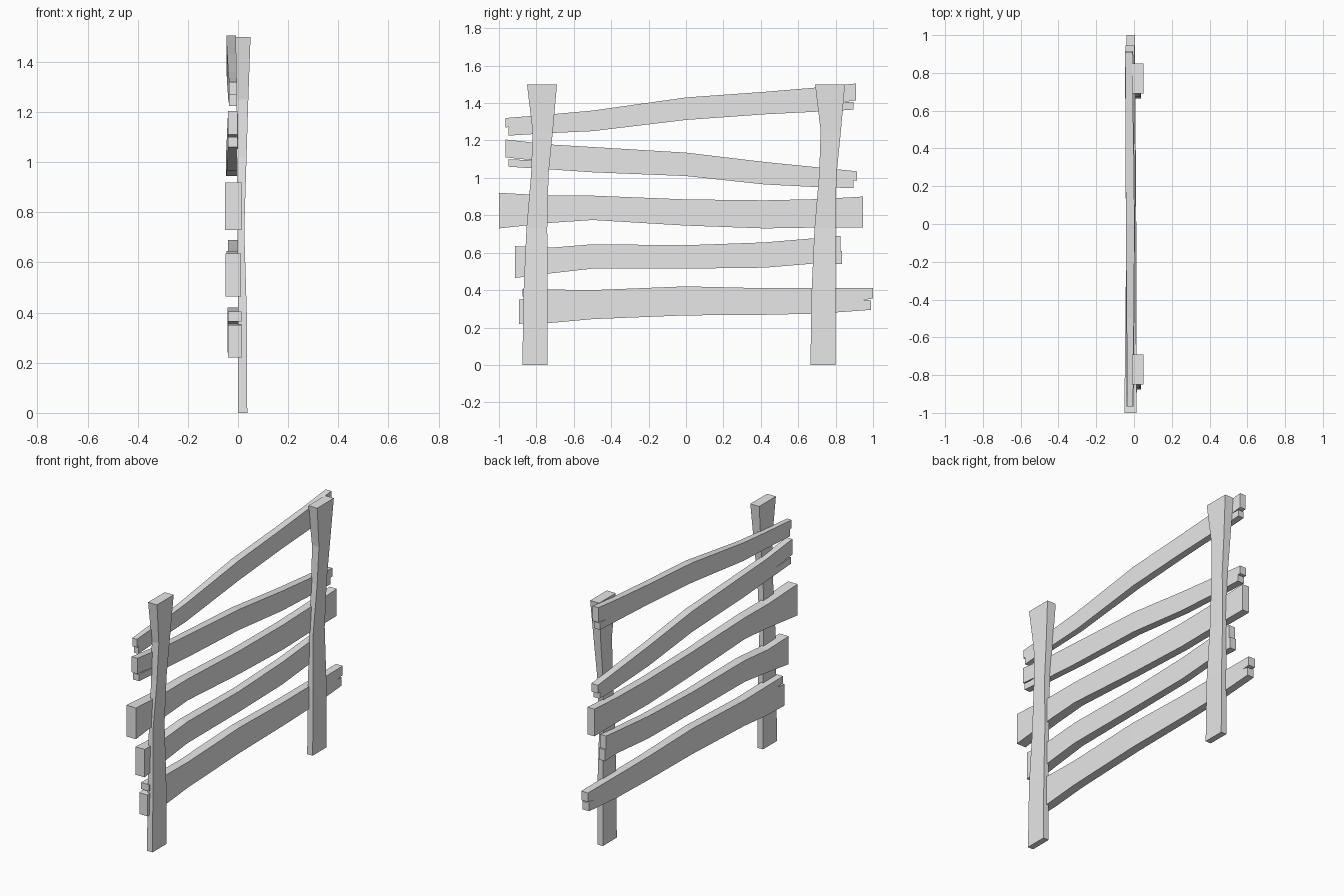
import bpy
import bmesh

cube = bpy.data.objects.get("Cube")
if cube:
    bpy.data.objects.remove(cube, do_unlink=True)

grey = bpy.data.materials.new("pale grey wood")
grey.use_nodes = True
color = (0.8, 0.8, 0.8, 1.0)
grey.diffuse_color = color
grey.node_tree.nodes["Principled BSDF"].inputs["Base Color"].default_value = color


def lerp(a, b, t):
    return a + (b - a) * t


def loft(bm, rings):
    """Join a row of four-cornered rings into a closed bar."""
    rows = [[bm.verts.new(p) for p in ring] for ring in rings]
    for a, b in zip(rows, rows[1:]):
        for i in range(4):
            j = (i + 1) % 4
            bm.faces.new((a[i], a[j], b[j], b[i]))
    bm.faces.new(rows[0][::-1])
    bm.faces.new(rows[-1])


def finish(bm, name):
    bmesh.ops.recalc_face_normals(bm, faces=bm.faces[:])
    mesh = bpy.data.meshes.new(name)
    bm.to_mesh(mesh)
    bm.free()
    mesh.materials.append(grey)
    obj = bpy.data.objects.new(name, mesh)
    bpy.context.collection.objects.link(obj)
    return obj


# Posts: height, near edge, far edge, back and front of each section
POST = [
    (0.0, -0.875, -0.74, 0.0, 0.037),
    (0.4, -0.868, -0.74, 0.0, 0.035),
    (0.73, -0.853, -0.742, -0.003, 0.025),
    (1.02, -0.828, -0.735, -0.005, 0.034),
    (1.25, -0.82, -0.712, -0.006, 0.041),
    (1.5, -0.85, -0.69, -0.01, 0.05),
]


def post(name, shift):
    bm = bmesh.new()
    loft(bm, [[(x0, y0 + shift, z), (x1, y0 + shift, z),
               (x1, y1 + shift, z), (x0, y1 + shift, z)]
              for z, y0, y1, x0, x1 in POST])
    finish(bm, name)


post("right_post", 0)
post("left_post", 1.54)

# Rails: all share the same bend positions along their length
BENDS = (-0.72, -0.5, 0, 0.42, 0.72)


def rail(name, heights, near, far, depths):
    """near and far hold a split root, then the tips as (y, bottom, top)."""
    bm = bmesh.new()

    def ring(y, low, high):
        # depth runs from the near end over the middle to the far end
        a, b = (depths[0], depths[1]) if y < 0 else (depths[2], depths[1])
        t = 1 - min(abs(y), 1)
        x0, x1 = lerp(a[0], b[0], t), lerp(a[1], b[1], t)
        return [(x0, y, low), (x1, y, low), (x1, y, high), (x0, y, high)]

    body = [(y, *h) for y, h in zip(BENDS, heights)]
    for (root, *tips), last, at_start in ((near, body[0], True), (far, body[-1], False)):
        if len(tips) == 1:
            end = tips[0]
        else:
            # split end: two prongs growing from a shared root section
            lower, upper = tips
            t = (root - last[0]) / (upper[0] - last[0])
            low, high = lerp(last[1], lower[1], t), lerp(last[2], upper[2], t)
            gap = (lower[2] + upper[1]) / 2
            share = (gap - lower[1]) / (upper[2] - lower[1])
            middle = lerp(low, high, share)
            end = (root, low, high)
            loft(bm, [ring(root, low, middle), ring(*lower)])
            loft(bm, [ring(root, middle, high), ring(*upper)])
        body = [end] + body if at_start else body + [end]
    loft(bm, [ring(*s) for s in body])
    finish(bm, name)


rail("top_rail",
     [(1.24, 1.34), (1.25, 1.36), (1.31, 1.43), (1.34, 1.46), (1.355, 1.485)],
     (-0.94, (-0.95, 1.225, 1.27), (-0.965, 1.27, 1.32)),
     (0.83, (0.895, 1.365, 1.405), (0.91, 1.415, 1.505)),
     [(-0.035, -0.005), (-0.043, 0.003), (-0.047, -0.01)])

rail("upper_rail",
     [(1.045, 1.178), (1.03, 1.165), (1.01, 1.135), (0.965, 1.085), (0.95, 1.055)],
     (-0.8, (-0.95, 1.06, 1.1), (-0.965, 1.11, 1.205)),
     (0.88, (0.895, 0.945, 0.985), (0.915, 0.985, 1.035)),
     [(-0.04, -0.002), (-0.043, 0.005), (-0.048, -0.005)])

rail("middle_rail",
     [(0.76, 0.905), (0.775, 0.905), (0.745, 0.885), (0.73, 0.88), (0.735, 0.887)],
     (0, (-1.0, 0.73, 0.92)),
     (0, (0.945, 0.735, 0.9)),
     [(-0.051, 0.013), (-0.04, 0.01), (-0.045, 0.002)])

rail("lower_rail",
     [(0.49, 0.627), (0.515, 0.645), (0.515, 0.64), (0.52, 0.655), (0.545, 0.68)],
     (0, (-0.915, 0.465, 0.635)),
     (0.82, (0.835, 0.54, 0.61), (0.826, 0.61, 0.69)),
     [(-0.051, 0.012), (-0.04, 0.01), (-0.04, 0.0)])

rail("bottom_rail",
     [(0.225, 0.403), (0.245, 0.4), (0.265, 0.42), (0.268, 0.41), (0.275, 0.41)],
     (-0.82, (-0.892, 0.22, 0.35), (-0.875, 0.365, 0.405)),
     (0.95, (0.99, 0.295, 0.345), (1.0, 0.355, 0.41)),
     [(-0.04, 0.015), (-0.042, 0.012), (-0.04, 0.005)])
